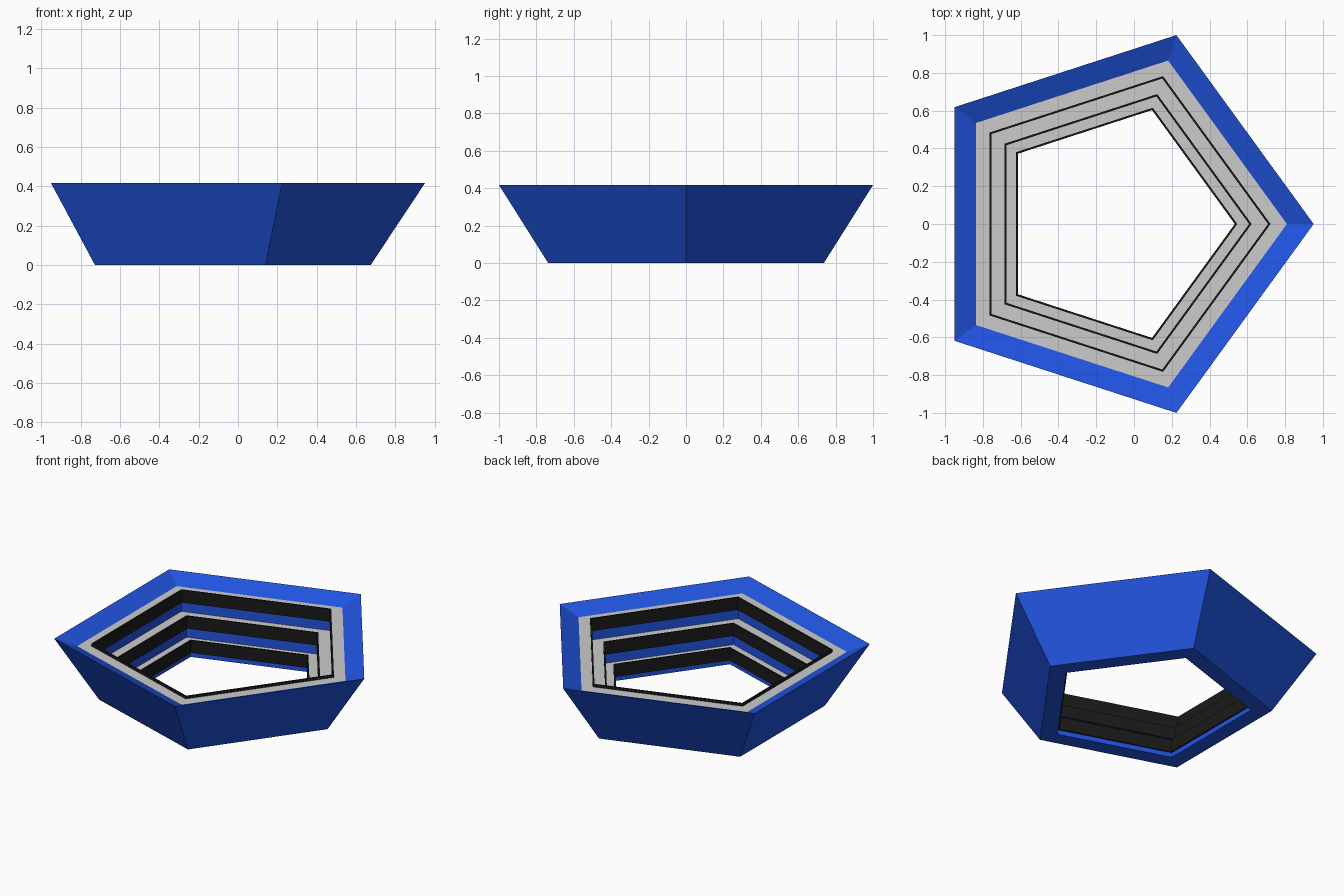
import bpy, math

if "Cube" in bpy.data.objects:
    bpy.data.objects.remove(bpy.data.objects["Cube"])

SIDES = 5
R_TOP = 1.0515
CX = -R_TOP * (1 - math.cos(math.pi / SIDES)) / 2


def material(name, rgb):
    m = bpy.data.materials.new(name)
    m.diffuse_color = (*rgb, 1)
    m.use_nodes = True
    m.node_tree.nodes["Principled BSDF"].inputs["Base Color"].default_value = m.diffuse_color
    return m


def ring(name, paths, mat=None):
    """Sweep (radius, z) paths round the pentagon; paths run counter-clockwise."""
    verts, faces = [], []
    for path in paths:
        base = len(verts)
        for r, z in path:
            for j in range(SIDES):
                a = 2 * math.pi * j / SIDES
                verts.append((CX + r * math.cos(a), r * math.sin(a), z))
        for i in range(len(path) - 1):
            for j in range(SIDES):
                k = (j + 1) % SIDES
                p, q = base + i * SIDES, base + (i + 1) * SIDES
                faces.append((p + j, p + k, q + k, q + j))
    me = bpy.data.meshes.new(name)
    me.from_pydata(verts, [], faces)
    ob = bpy.data.objects.new(name, me)
    bpy.context.collection.objects.link(ob)
    if mat:
        me.materials.append(mat)
    return ob


blue = material("blue", (0.015, 0.09, 0.75))
black = material("black", (0.01, 0.01, 0.01))

# Tiers: outer radius, inner radius, deck height
tiers = [(0.91, 0.822, 0.365), (0.822, 0.722, 0.232), (0.722, 0.646, 0.10)]

# Blue shell: base ring, flared outer wall, inward-sloping rim
ring("outer_shell", [[(0.646, 0), (0.775, 0), (R_TOP, 0.417), (0.91, 0.365)]], blue)

# Grey walkways, blue risers and black barriers for each tier
for n, (ro, ri, z) in enumerate(tiers):
    z_next = tiers[n + 1][2] if n < 2 else 0
    ring(f"walkway_{n + 1}", [[(ro, z), (ri, z)]])
    ring(f"riser_{n + 1}", [[(ri, z), (ri, z_next)]], blue)
    a, b, lo, hi = ri - 0.012, ri + 0.001, z - 0.068, z + 0.017
    ring(f"barrier_{n + 1}", [[(a, lo), (b, lo), (b, hi), (a, hi), (a, lo)]], black)
